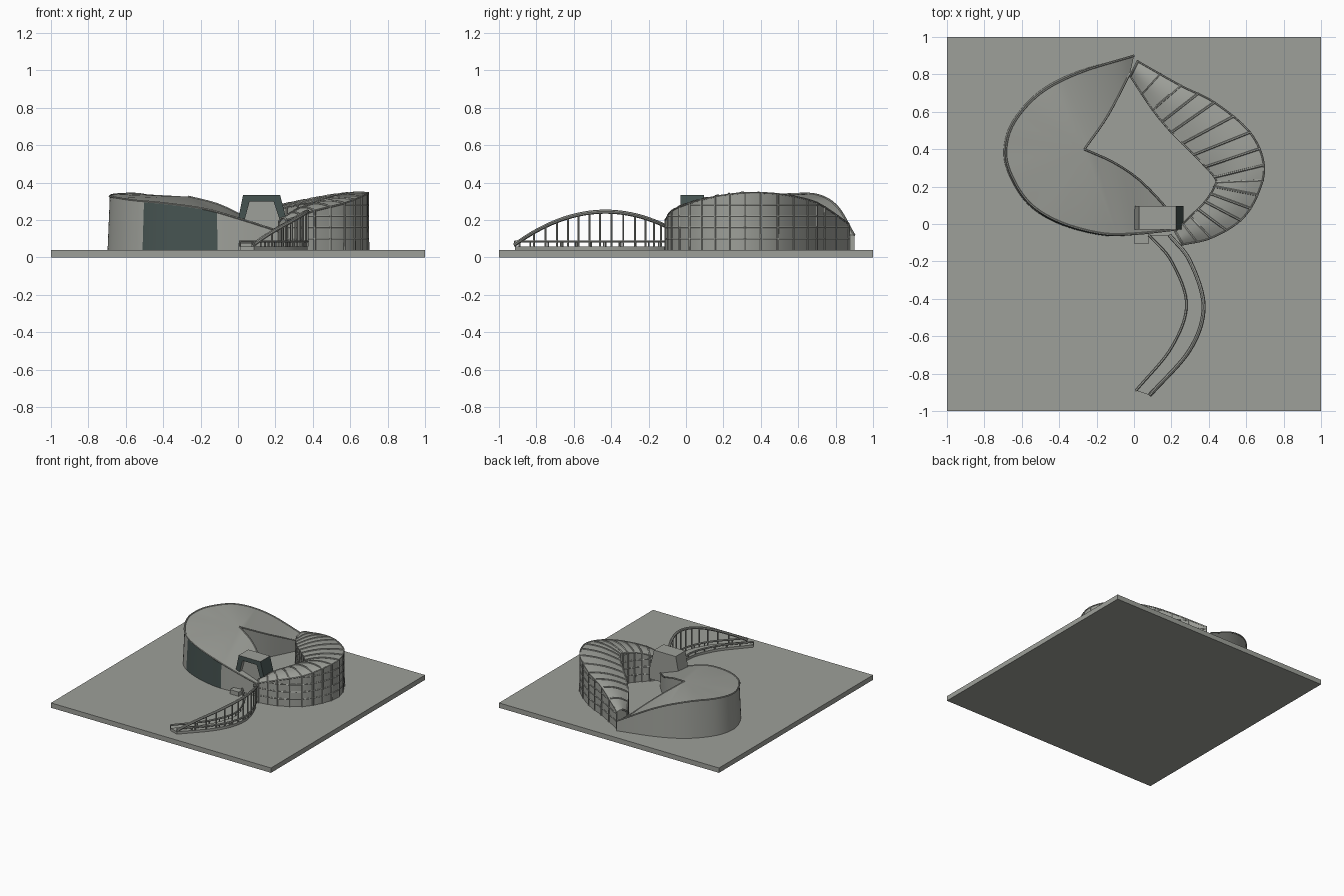
import bpy, bmesh, math
from mathutils import Vector as V

if "Cube" in bpy.data.objects:
    bpy.data.objects.remove(bpy.data.objects["Cube"])


def material(name, rgb):
    m = bpy.data.materials.new(name)
    m.diffuse_color = (*rgb, 1)
    m.use_nodes = True
    m.node_tree.nodes["Principled BSDF"].inputs["Base Color"].default_value = m.diffuse_color
    return m


GREY = material("warm_grey", (0.34, 0.35, 0.32))
DARK = material("dark_glass", (0.06, 0.085, 0.08))
GROUND = 0.04


def spline(pts, n):
    """Smooth curve through the points, resampled to n + 1 points."""
    p = [V(q) for q in pts]
    p = [2 * p[0] - p[1]] + p + [2 * p[-1] - p[-2]]
    out = []
    for k in range(n + 1):
        u = k / n * (len(pts) - 1)
        i = min(int(u), len(pts) - 2)
        t = u - i
        a, b, c, d = p[i:i + 4]
        out.append(0.5 * (2 * b + (c - a) * t + (2 * a - 5 * b + 4 * c - d) * t ** 2
                          + (3 * b - a - 3 * c + d) * t ** 3))
    return out


def on_ground(p, z=GROUND):
    return V((p.x, p.y, z))


def smooth(ob):
    bpy.ops.object.select_all(action='DESELECT')
    bpy.context.view_layer.objects.active = ob
    ob.select_set(True)
    bpy.ops.object.shade_smooth_by_angle(angle=math.radians(32))


def finish(name, bm, rule=None, rounded=False):
    bmesh.ops.remove_doubles(bm, verts=bm.verts, dist=0.0003)
    bmesh.ops.recalc_face_normals(bm, faces=bm.faces)
    if rule:
        for f in bm.faces:
            f.material_index = int(rule(f))
    me = bpy.data.meshes.new(name)
    bm.to_mesh(me)
    bm.free()
    me.materials.append(GREY)
    me.materials.append(DARK)
    ob = bpy.data.objects.new(name, me)
    bpy.context.collection.objects.link(ob)
    if rounded:
        smooth(ob)
    return ob


def loft(name, sections, rule=None):
    """Closed solid through equal-length closed cross-sections."""
    bm = bmesh.new()
    rows = [[bm.verts.new(p) for p in s] for s in sections]
    m = len(rows[0])
    for a, b in zip(rows, rows[1:]):
        for j in range(m):
            bm.faces.new((a[j], a[(j + 1) % m], b[(j + 1) % m], b[j]))
    bm.faces.new(rows[0])
    bm.faces.new(rows[-1][::-1])
    return finish(name, bm, rule, True)


def tubes(name, paths, r, sides=1):
    """Round bars along several paths, joined in one mesh."""
    cu = bpy.data.curves.new(name, 'CURVE')
    cu.dimensions = '3D'
    cu.bevel_depth, cu.bevel_resolution, cu.use_fill_caps = r, sides, True
    for path in paths:
        sp = cu.splines.new('POLY')
        sp.points.add(len(path) - 1)
        for q, p in zip(sp.points, path):
            q.co = (*p, 1)
    tmp = bpy.data.objects.new(name + "_path", cu)
    bpy.context.collection.objects.link(tmp)
    dg = bpy.context.evaluated_depsgraph_get()
    me = bpy.data.meshes.new_from_object(tmp.evaluated_get(dg))
    bpy.data.objects.remove(tmp)
    me.materials.clear()
    me.materials.append(GREY)
    ob = bpy.data.objects.new(name, me)
    bpy.context.collection.objects.link(ob)
    smooth(ob)


def box(name, lo, hi):
    bm = bmesh.new()
    bmesh.ops.create_cube(bm, size=1)
    for v in bm.verts:
        v.co = V([(a + b) / 2 + c * (b - a) for a, b, c in zip(lo, hi, v.co)])
    finish(name, bm)


box("ground_slab", (-1, -1, 0), (1, 1, GROUND))

# --- Left hall: conical roof fanning out from an inner apex ---
N = 80
outer = spline([(0, .9, .12), (-.29, .81, .27), (-.5, .70, .335), (-.64, .545, .338),
                (-.685, .395, .328), (-.655, .26, .32), (-.556, .11, .305),
                (-.395, .01, .29), (-.18, -.05, .26), (0, -.053, .21), (.22, -.03, .14)], N)
K = 12
edge_a = spline([(-.02, .81, .12), (-.14, .58, .23), (-.265, .4, .325)], K)
edge_b = spline([(-.265, .4, .325), (-.11, .33, .285), (.03, .235, .22),
                 (.17, .09, .16), (.22, .02, .14)], K)
inner = edge_a + [edge_a[-1]] * (N + 1 - 2 * (K + 1)) + edge_b
centre = V((-.2, .4, 0))
foot = []
for p in outer:
    g = on_ground(p)
    out = g - centre
    out.z = 0
    foot.append(g + out.normalized() * 0.012 * min(1, (p.z - .1) / .2))


def glazed(f):
    c = f.calc_center_median()
    return -.515 < c.x < -.12 and c.y < .2 and abs(f.normal.z) < .3


loft("left_hall", [[a, b, c, on_ground(c)] for a, b, c in zip(foot, outer, inner)], glazed)
tubes("left_hall_rim", [outer, edge_a, edge_b], .006)

# --- Right hall: arched roof strips with ribs and a gridded wall ---
M = 64
r_out = spline([(.02, .87, .18), (.25, .74, .27), (.43, .65, .31), (.62, .49, .34),
                (.695, .315, .345), (.66, .155, .325), (.57, .02, .29),
                (.41, -.075, .25), (.26, -.11, .20)], M)
r_in = spline([(-.02, .79, .16), (.10, .61, .22), (.20, .49, .25), (.32, .37, .28),
               (.43, .25, .295), (.43, .2, .295), (.38, .12, .28),
               (.30, .04, .25), (.22, -.04, .19)], M)


def section(a, b, bulge=.018):
    roof = [a.lerp(b, t / 8) + V((0, 0, bulge * math.sin(math.pi * t / 8))) for t in range(9)]
    return [on_ground(a)] + roof + [on_ground(b)]


sections = [section(a, b) for a, b in zip(r_out, r_in)]
loft("right_hall", sections)
tubes("right_hall_ribs", sections[::4], .007)
rails = [r_out, r_in]
for z in (.10, .16, .22, .28):
    for side in (r_out, r_in):
        rail = [on_ground(p, z) for p in side if p.z > z + .008]
        if len(rail) > 1:
            rails.append(rail)
tubes("right_hall_rails", rails, .005)

# --- Entrance portal: tapered hood with dark frame and right flank ---
X0, X1, ZB, ZT = 0.0, .265, .09, .335


def portal_outline(y, inset=0):
    return [V((X0 + inset, y, ZB)), V((X0 + inset, y, .2)), V((.027 + inset, y, ZT - inset)),
            V((.225 - inset, y, ZT - inset)), V((X1 - inset, y, .18)), V((X1 - inset, y, ZB))]


bm = bmesh.new()
loops = [[bm.verts.new(p) for p in portal_outline(*a)]
         for a in ((.095,), (-.03,), (-.03, .035), (.0, .035))]
for a, b in zip(loops, loops[1:]):
    for j in range(6):
        bm.faces.new((a[j], a[(j + 1) % 6], b[(j + 1) % 6], b[j]))
bm.faces.new(loops[0])
bm.faces.new(loops[-1])
finish("entrance_portal", bm, lambda f: (
    (f.normal.y < -.5 and f.calc_center_median().y < -.02)
    or (f.normal.x > .5 and f.calc_center_median().x > .235)))
box("entrance_step", (0, -.105, GROUND), (.08, -.03, .075))

# --- Curved footbridge with a single leaning-free arch and hangers ---
B = 48
b_out = spline([(.19, -.06, .06), (.30, -.2, .06), (.372, -.44, .06),
                (.30, -.67, .06), (.085, -.915, .06)], B)
b_in = spline([(.08, -.06, .06), (.20, -.2, .06), (.28, -.43, .06),
               (.20, -.66, .06), (.01, -.89, .06)], B)
loft("bridge_deck", [[on_ground(a), a, b, on_ground(b)] for a, b in zip(b_out, b_in)])
arch = [on_ground(p, .065 + .18 * max(0, 1 - ((p.y + .43) / .49) ** 2)) for p in b_out]
tubes("bridge_arch", [arch], .011, 2)
tubes("bridge_hangers", [[b_out[i], arch[i]] for i in range(4, B - 2, 3)], .006)
up = V((0, 0, .025))
tubes("bridge_kerbs", [[p + up for p in b_out], [p + up for p in b_in]], .007)
tubes("bridge_kerb_posts", [[s[i], s[i] + up] for s in (b_in, b_out)
                            for i in range(0, B + 1, 4)], .005)
